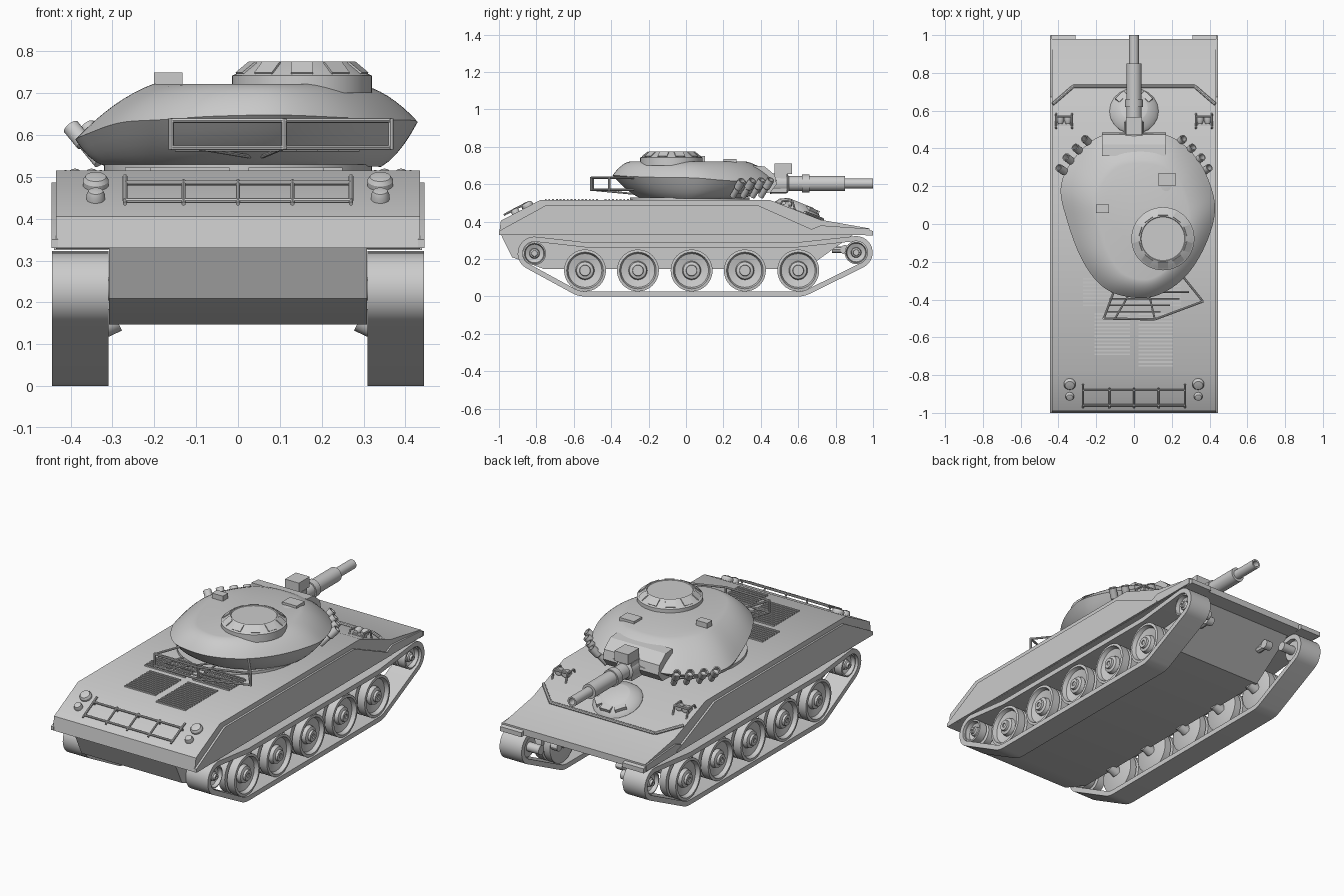
import bpy, bmesh
from math import sin, cos, radians, pi
from mathutils import Vector, Matrix

if "Cube" in bpy.data.objects:
    bpy.data.objects.remove(bpy.data.objects["Cube"])


def finish(name, bm):
    bmesh.ops.remove_doubles(bm, verts=bm.verts, dist=1e-5)
    bmesh.ops.recalc_face_normals(bm, faces=bm.faces)
    me = bpy.data.meshes.new(name)
    bm.to_mesh(me)
    bm.free()
    ob = bpy.data.objects.new(name, me)
    bpy.context.collection.objects.link(ob)
    return ob


def skin(bm, rings, closed=False):
    """Join rings of points with quads; each ring is a closed loop."""
    vs = [[bm.verts.new(p) for p in r] for r in rings]
    n = len(vs[0])
    for a, b in zip(vs, vs[1:] + (vs[:1] if closed else [])):
        for i in range(n):
            bm.faces.new((a[i], a[(i + 1) % n], b[(i + 1) % n], b[i]))
    return vs


def lathe(name, prof, loc, axis=(0, 0, 1), n=32):
    """Revolve (radius, height) points around an axis starting at loc."""
    m = Matrix.Translation(loc) @ Vector(axis).to_track_quat('Z', 'Y').to_matrix().to_4x4()
    bm = bmesh.new()
    skin(bm, [[m @ Vector((r * cos(2 * pi * i / n), r * sin(2 * pi * i / n), h)) for i in range(n)]
              for r, h in prof])
    return finish(name, bm)


def bar(name, p, q, r=0.006, n=8):
    d = Vector(q) - Vector(p)
    return lathe(name, [(0, 0), (r, 0), (r, d.length), (0, d.length)], p, d, n)


def rail(name, pts, r=0.006):
    for p, q in zip(pts, pts[1:]):
        bar(name, p, q, r)


def prism(name, prof, x0, x1):
    """Extrude a (y, z) profile along x."""
    bm = bmesh.new()
    a, b = skin(bm, [[(x, y, z) for y, z in prof] for x in (x0, x1)])
    bm.faces.new(a)
    bm.faces.new(b)
    return finish(name, bm)


def box(name, loc, size, rot=Matrix.Identity(4)):
    bm = bmesh.new()
    bmesh.ops.create_cube(bm, size=1, matrix=Matrix.Translation(loc) @ rot @ Matrix.Diagonal((*size, 1)))
    return finish(name, bm)


# Hull
prism("upper_hull", [(-1, .33), (-.99, .405), (-.78, .515), (.45, .515), (.72, .41), (.98, .364), (.98, .328)], -.435, .435)
prism("lower_hull", [(-.99, .332), (-.93, .21), (-.76, .147), (.64, .147), (.9, .335)], -.308, .308)
for s in (-1, 1):
    prism("side_panel", [(-1, .33), (-1, .35), (-.75, .487), (.385, .487), (.716, .34), (.716, .33)], s * .43, s * .446)
    prism("front_fender", [(.6, .33), (.72, .38), (.98, .362), (.98, .33)], s * .43, s * .444)
    prism("mud_flap", [(.96, .325), (.96, .36), (1, .35), (1, .325)], s * .31, s * .44)
    rail("splash_bar", [(0, .73, .412), (s * .32, .73, .412), (s * .43, .635, .45)], .009)
    bar("tow_hook", (s * .2, .78, .25), (s * .2, .85, .25), .018)
    bar("tow_eye", (s * .2 - .02, .85, .25), (s * .2 + .02, .85, .25), .025, 12)


# Tracks: belt around idler, road wheels and sprocket
def arc(c, r, a0, a1, n):
    for i in range(n + 1):
        a = radians(a0 + (a1 - a0) * i / n)
        yield c[0] + r * cos(a), c[1] + r * sin(a), cos(a), sin(a)


path = [*arc((-.81, .23), .09, 80, 241.5, 14), *arc((-.54, .14), .14, 241.5, 270, 5),
        *arc((.6, .14), .14, 270, 296.7, 5), *arc((.91, .235), .088, 296.7, 460, 14),
        (.6, .29, 0, 1), (-.54, .29, 0, 1)]
wheel = [(0, 0), (.1, 0), (.112, .006), (.112, .045), (.07, .05), (.07, .056), (.112, .06), (.112, .105),
         (.098, .107), (.09, .085), (.05, .075), (.045, .095), (.03, .1), (.028, .112), (.012, .112), (.012, .106), (0, .106)]
for s in (-1, 1):
    bm = bmesh.new()
    t = .027
    skin(bm, [[(s * .31, y, z), (s * .445, y, z), (s * .445, y - t * a, z - t * b), (s * .31, y - t * a, z - t * b)]
              for y, z, a, b in path], closed=True)
    finish("track", bm)
    for y in (-.54, -.257, .03, .315, .6):
        lathe("road_wheel", wheel, (s * .33, y, .139), (s, 0, 0), 40)
        bar("wheel_axle", (s * .29, y, .16), (s * .335, y, .139), .03, 16)
    for y, z in ((-.81, .23), (.91, .235)):
        lathe("end_wheel", [(r * .55, h) for r, h in wheel], (s * .325, y, z), (s, 0, 0), 32)
        bar("end_axle", (s * .25, y, z), (s * .33, y, z), .025, 16)

# Turret: closed spline rim lofted to a flat roof and a narrower base
rim = [Vector(p) for p in (
    (0, .485, .62), (.19, .465, .612), (.33, .35, .612), (.41, .19, .622), (.426, .04, .634), (.36, -.15, .637),
    (.25, -.3, .642), (.1, -.385, .648), (-.06, -.38, .645), (-.18, -.32, .637), (-.28, -.18, .63),
    (-.355, .02, .605), (-.388, .19, .588), (-.33, .33, .59), (-.19, .46, .605))]
loop, k = [], len(rim)
for i in range(k):
    a, b, c, d = (rim[(i + j) % k] for j in (-1, 0, 1, 2))
    for u in (j / 6 for j in range(6)):
        loop.append(.5 * (2 * b + (c - a) * u + (2 * a - 5 * b + 4 * c - d) * u * u + (3 * b - a - 3 * c + d) * u ** 3))
top = [Vector((p.x * .6 + .03, p.y * .7 - .02, .722)) for p in loop]
base = [Vector((p.x * .8, p.y * .62, .525)) for p in loop]


def blend(a, b, u, bulge):
    return [p.lerp(q, u) + Vector((0, 0, bulge * 4 * u * (1 - u))) for p, q in zip(a, b)]


bm = bmesh.new()
rings = skin(bm, [blend(base, loop, u / 5, -.014) for u in range(5)] + [blend(loop, top, u / 8, .016) for u in range(9)])
bm.faces.new(rings[0])
bm.faces.new(rings[-1])
finish("turret_shell", bm)
lathe("turret_ring", [(0, 0), (.32, 0), (.32, .018), (0, .018)], (0, .02, .512), n=64)

# Gun, mantlet and the lamp box above it
prism("mantlet", [(.36, .7), (.42, .695), (.475, .65), (.485, .6), (.45, .555), (.36, .55)], -.17, .17)
box("gun_cradle", (0, .49, .605), (.09, .1, .1))
lathe("gun_barrel", [(0, 0), (.055, 0), (.052, .09), (.04, .1), (.04, .17), (.047, .17), (.047, .21), (.04, .21), (.04, .4),
                     (.026, .4), (.026, .55), (.017, .55), (.017, .42), (0, .42)], (0, .45, .604), (0, 1, 0))
box("gun_lamp_box", (0, .52, .683), (.085, .095, .056))
bar("lamp_mount", (0, .5, .63), (0, .5, .67), .015)

# Cupola with vision blocks
C = Vector((.153, -.078, 0))
lathe("cupola", [(0, .7), (.167, .7), (.167, .742), (.157, .747), (.122, .775), (.118, .776), (.115, .772), (0, .772)], C, n=48)
for i in range(10):
    r = Matrix.Rotation(2 * pi * (i + .5) / 10, 4, 'Z')
    box("vision_block", C + r @ Vector((.139, 0, .759)), (.042, .052, .01), r @ Matrix.Rotation(.67, 4, 'Y'))

# Roof sights
box("left_sight", (-.167, .08, .73), (.068, .045, .04))
box("right_sight", (.175, .235, .71), (.09, .07, .05))
hood = lathe("sight_hood", [(0, -.02), (.1, -.02), (.095, .01), (.07, .03), (.03, .037), (0, .038)], (0, 0, 0))
hood.location, hood.scale = (.17, .21, .685), (1, 1.2, 1)

# Smoke launchers
for s in (-1, 1):
    for x, y in ((.205, .4), (.25, .355), (.295, .305), (.33, .25)):
        d = Vector((s * (.03 + .12 * x), .05, .085)).normalized()
        lathe("smoke_launcher", [(0, 0), (.016, 0), (.016, .06), (.021, .065), (.021, .12), (.015, .12), (.015, .09), (0, .09)],
              (s * x, y, .535), d, 14)
    rail("launcher_bracket", [(s * .2, .39, .56), (s * .27, .34, .56), (s * .33, .25, .56)], .01)

# Rear stowage basket
outline = [(-.1, -.34), (-.16, -.5), (.11, -.505), (.365, -.41), (.26, -.28)]
for z in (.57, .635):
    rail("basket_rail", [(x, y, z) for x, y in outline])
for x, y in outline[1:4]:
    bar("basket_post", (x, y, .565), (x, y, .64), .007)
for i in range(4):
    bar("basket_floor_bar", (-.12 - .01 * i, -.36 - .035 * i, .565), (.29 - .05 * i, -.36 - .035 * i, .565), .004)
rail("basket_brace", [(-.1, -.5, .57), (.05, -.24, .545), (.11, -.505, .57)], .005)

# Engine deck grilles
for x0, x1, y0, y1 in ((-.21, -.02, -.69, -.476), (.025, .206, -.75, -.476), (-.27, -.02, -.43, -.29), (.025, .25, -.43, -.29)):
    n = round((y1 - y0) / .02)
    for i in range(n + 1):
        box("grille_slat", ((x0 + x1) / 2, y0 + (y1 - y0) * i / n, .517), (x1 - x0, .009, .01))

# Rear lamps and guard rack on the sloped plate
nrm = Vector((0, -.464, .886))
for s in (-1, 1):
    for y, r in ((-.845, .031), (-.91, .022)):
        lathe("rear_lamp", [(0, -.01), (r, -.01), (r, .012), (r * .8, .022), (0, .026)],
              (s * .34, y, .515 - (-.78 - y) * .524), nrm, 24)
rack = lambda x, y, h=.02: Vector((x, y, .515 - (-.78 - y) * .524)) + nrm * h
rail("rack_frame", [rack(-.27, -.84), rack(-.27, -.95), rack(.27, -.95), rack(.27, -.84)])
bar("rack_rail", rack(-.27, -.87), rack(.27, -.87))
for x in (-.27, -.13, 0, .13, .27):
    bar("rack_bar", rack(x, -.86), rack(x, -.965), .005)
    bar("rack_foot", rack(x, -.87, -.01), rack(x, -.87), .005)

# Driver hatch
up = Vector((0, .377, .926))
lathe("driver_hatch", [(0, -.02), (.13, -.02), (.13, .008), (.115, .03), (.075, .05), (.07, .052), (0, .052)], (0, .595, .452), up, 20)
for a in (-45, 0, 45):
    r = Matrix.Rotation(-.387, 4, 'X') @ Matrix.Rotation(radians(a), 4, 'Z')
    box("driver_periscope", Vector((0, .595, .452)) + r @ Vector((0, .095, .038)), (.06, .03, .022), r)

# Headlight clusters with guards
for s in (-1, 1):
    for dx in (-.02, .02):
        lathe("headlight", [(0, 0), (.012, 0), (.02, .02), (.02, .035), (.016, .036), (0, .034)], (s * .37 + dx, .53, .5), (0, 1, 0), 16)
    box("headlight_base", (s * .37, .535, .48), (.07, .03, .03))
    for dx in (-.042, .042):
        x = s * .37 + dx
        rail("headlight_guard", [(x, .5, .48), (x, .515, .512), (x, .57, .508), (x, .585, .455)], .005)
    bar("guard_crossbar", (s * .37 - .042, .57, .508), (s * .37 + .042, .57, .508), .005)

# Smooth shading with sharp edges kept
for ob in bpy.data.objects:
    ob.select_set(True)
    bpy.context.view_layer.objects.active = ob
bpy.ops.object.shade_smooth_by_angle(angle=radians(30))
